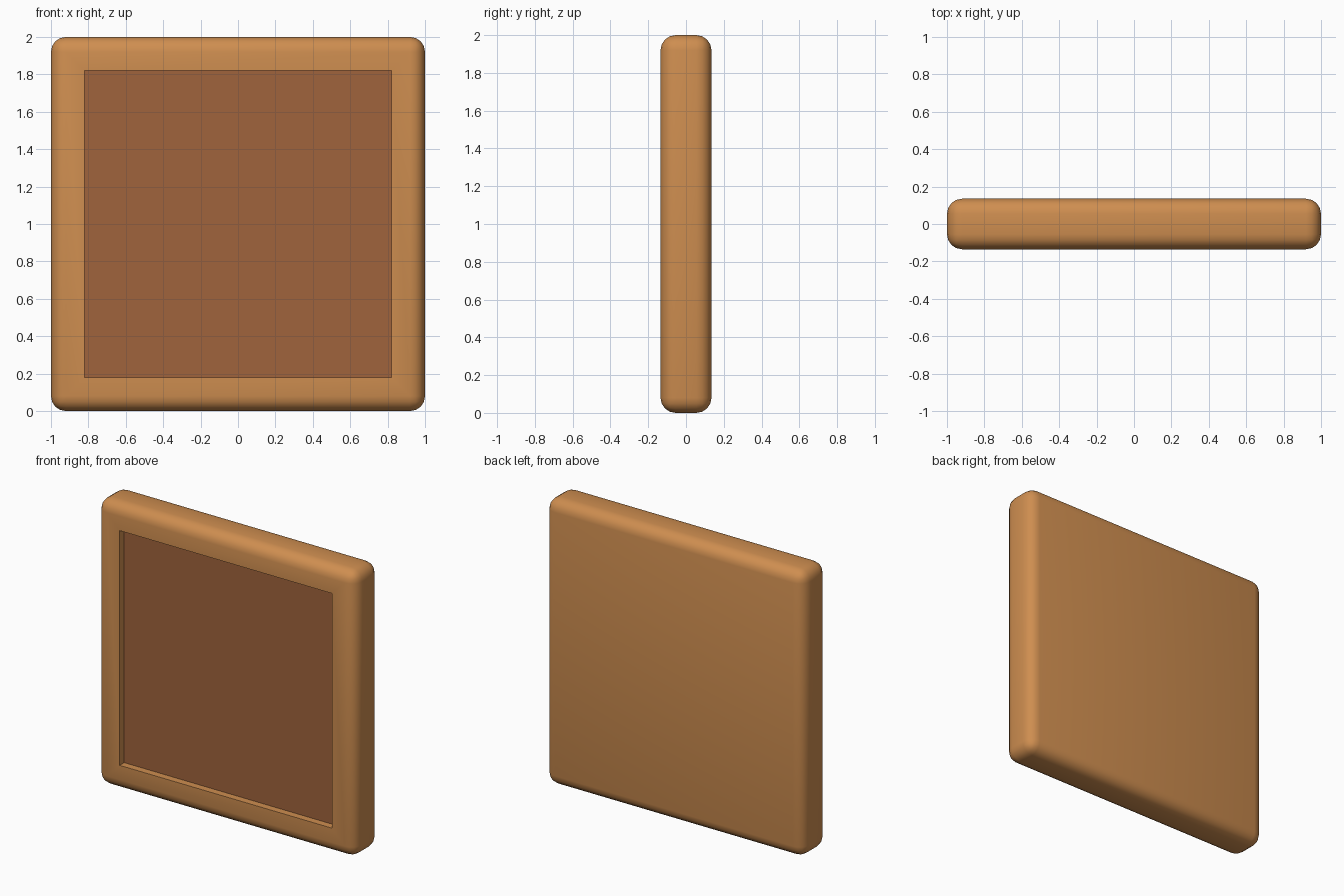
import bpy, bmesh, math
from mathutils import Matrix, Vector

if "Cube" in bpy.data.objects:
    bpy.data.objects.remove(bpy.data.objects["Cube"])


def material(name, color):
    m = bpy.data.materials.new(name)
    m.diffuse_color = (*color, 1)
    m.use_nodes = True
    m.node_tree.nodes["Principled BSDF"].inputs["Base Color"].default_value = m.diffuse_color
    return m


def add_object(name, bm, mat):
    me = bpy.data.meshes.new(name)
    bm.to_mesh(me)
    bm.free()
    me.materials.append(mat)
    ob = bpy.data.objects.new(name, me)
    bpy.context.collection.objects.link(ob)
    return ob


def box(center, size):
    bm = bmesh.new()
    bmesh.ops.create_cube(bm, size=1, matrix=Matrix.Translation(center) @ Matrix.Diagonal((*size, 1)))
    return bm


WIDTH, DEPTH, RADIUS = 2.0, 0.27, 0.08
OPENING, RECESS, PLATE = 1.64, 0.05, 0.02

# Rounded frame with a square recess pushed into its front face
bm = box(Vector((0, 0, WIDTH / 2)), (WIDTH, DEPTH, WIDTH))
bmesh.ops.bevel(bm, geom=bm.edges[:], offset=RADIUS, segments=4, profile=0.5,
                affect='EDGES', clamp_overlap=True)
bm.normal_update()
front = max((f for f in bm.faces if f.normal.y < -0.99), key=lambda f: f.calc_area())
border = WIDTH / 2 - RADIUS - OPENING / 2
bmesh.ops.inset_region(bm, faces=[front], thickness=border, use_even_offset=True)
floor = bmesh.ops.extrude_discrete_faces(bm, faces=[front])["faces"][0]
bmesh.ops.translate(bm, verts=floor.verts[:], vec=(0, RECESS + PLATE, 0))
frame = add_object("frame", bm, material("light_wood", (0.62, 0.27, 0.08)))
bpy.context.view_layer.objects.active = frame
frame.select_set(True)
bpy.ops.object.shade_smooth_by_angle(angle=math.radians(30))

# Dark plate lying in the recess
plate_y = -DEPTH / 2 + RECESS + PLATE / 2
bm = box(Vector((0, plate_y, WIDTH / 2)), (OPENING, PLATE, OPENING))
add_object("panel", bm, material("dark_wood", (0.35, 0.125, 0.045)))
